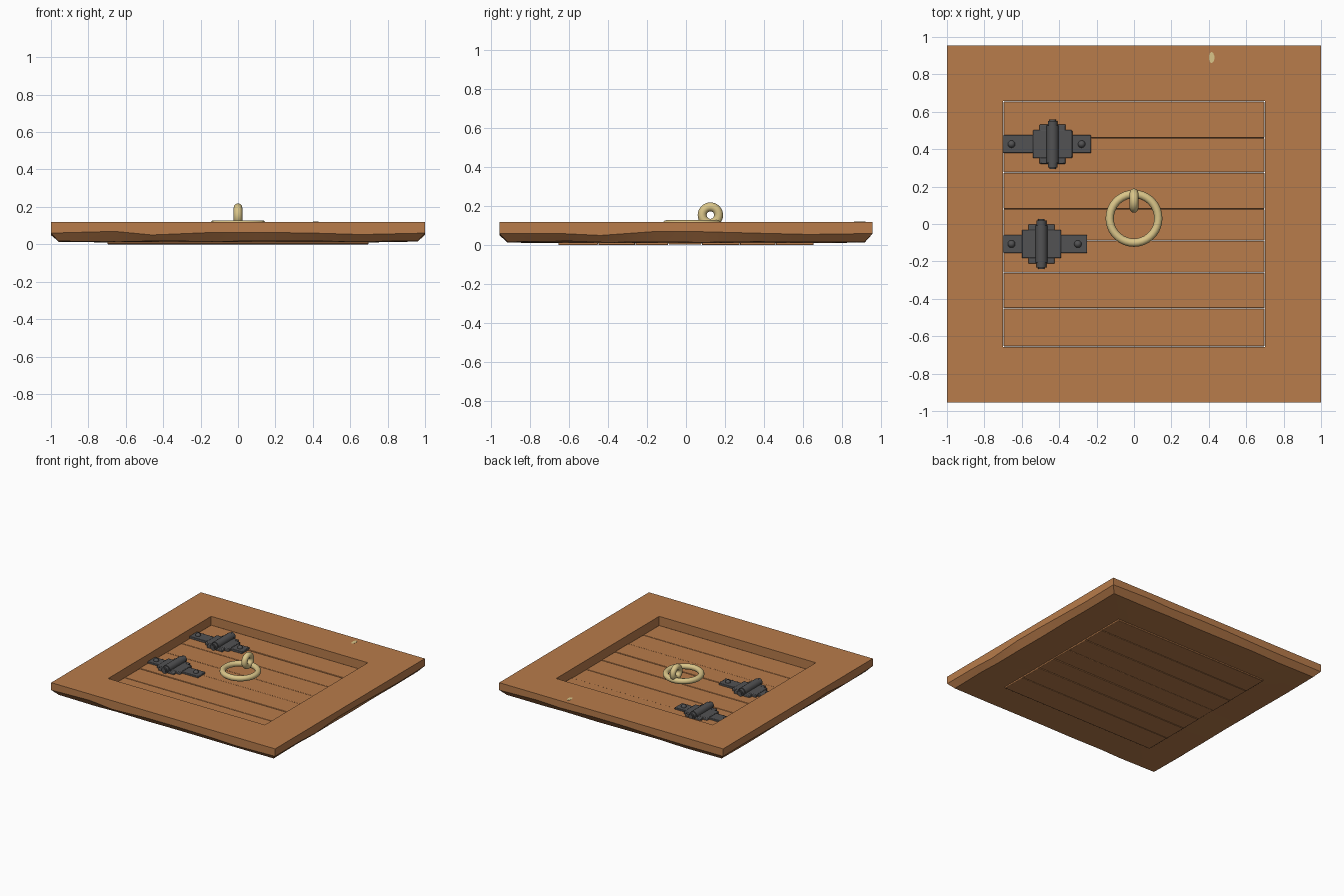
import bpy, bmesh, math, random
from mathutils import Matrix, Vector

random.seed(4)
cube = bpy.data.objects.get("Cube")
if cube:
    bpy.data.objects.remove(cube, do_unlink=True)


def material(name, rgb, roughness=0.7):
    m = bpy.data.materials.new(name)
    m.use_nodes = True
    m.diffuse_color = (*rgb, 1)
    bsdf = m.node_tree.nodes["Principled BSDF"]
    bsdf.inputs["Base Color"].default_value = (*rgb, 1)
    bsdf.inputs["Roughness"].default_value = roughness
    return m


wood = material("warm wood", (0.48, 0.2, 0.07))
iron = material("dark iron", (0.085, 0.085, 0.088))
brass = material("pale brass", (0.7, 0.56, 0.25))
parts = []


def finish(name, bm, mat, bevel=0):
    bmesh.ops.recalc_face_normals(bm, faces=bm.faces)
    mesh = bpy.data.meshes.new(name)
    bm.to_mesh(mesh)
    bm.free()
    mesh.materials.append(mat)
    ob = bpy.data.objects.new(name, mesh)
    bpy.context.collection.objects.link(ob)
    if bevel:
        mod = ob.modifiers.new("soft edges", "BEVEL")
        mod.width = bevel
        mod.segments = 2
    parts.append(ob)
    return ob


def add_box(bm, lo, hi):
    lo, hi = Vector(lo), Vector(hi)
    size = hi - lo
    mat = Matrix.Translation((lo + hi) / 2) @ Matrix.Diagonal((*size, 1))
    bmesh.ops.create_cube(bm, size=1, matrix=mat)


def box(name, lo, hi, mat, bevel=0):
    bm = bmesh.new()
    add_box(bm, lo, hi)
    return finish(name, bm, mat, bevel)


def torus(name, centre, major, minor, mat, rotation=(0, 0, 0)):
    bpy.ops.mesh.primitive_torus_add(location=centre, rotation=rotation, major_radius=major,
                                     minor_radius=minor, major_segments=36, minor_segments=12)
    ob = bpy.context.object
    ob.name = name
    ob.data.materials.append(mat)
    parts.append(ob)


# Frame: a rectangular loop, rough-hewn along the underside edge
HX, HY, IX, IY = 1.0, 0.955, 0.70, 0.657
TOP = 0.12
STEPS = [0, 0.17, 0.27, 0.42, 0.55, 0.7, 0.83]


def loop_points(hx, hy):
    corners = [Vector(c) for c in ((-hx, -hy), (hx, -hy), (hx, hy), (-hx, hy))]
    return [corners[i].lerp(corners[(i + 1) % 4], t) for i in range(4) for t in STEPS]


def ring(bm, hx, hy, z, wobble=0):
    verts = []
    for i, p in enumerate(loop_points(hx, hy)):
        dz = random.uniform(-wobble, wobble) if i % len(STEPS) else 0
        verts.append(bm.verts.new((p.x, p.y, z + dz)))
    return verts


bm = bmesh.new()
rings = [ring(bm, HX, HY, TOP), ring(bm, HX, HY, 0.06, 0.012),
         ring(bm, HX - 0.04, HY - 0.04, 0.017, 0.004),
         ring(bm, IX, IY, 0.01), ring(bm, IX, IY, TOP)]
for k, a in enumerate(rings):
    b = rings[(k + 1) % len(rings)]
    for i in range(len(a)):
        j = (i + 1) % len(a)
        bm.faces.new((a[i], a[j], b[j], b[i]))
finish("frame", bm, wood)

# Small pale chip in the back board
bm = bmesh.new()
bmesh.ops.create_cone(bm, cap_ends=True, segments=10, radius1=0.015, radius2=0.015, depth=0.003,
                      matrix=Matrix.Translation((0.415, 0.89, TOP)) @ Matrix.Diagonal((1, 2, 1, 1)))
finish("frame_chip", bm, brass)

# Hatch planks, recessed within the frame
seams = [-0.655, -0.45, -0.26, -0.09, 0.08, 0.275, 0.46, 0.655]
for n, (y0, y1) in enumerate(zip(seams, seams[1:])):
    box(f"plank_{n + 1}", (-IX + 0.002, y0 + 0.001, random.uniform(0, 0.004)),
        (IX - 0.002, y1 - 0.001, 0.05 + random.uniform(-0.003, 0.003)), wood, 0.004)


# Hinges: strap, stepped leaves, barrel and nails
def hinge(name, x, y, x_end):
    floor = 0.045
    box(name + "_strap", (-0.70, y - 0.048, floor), (x_end, y + 0.048, 0.066), iron, 0.004)
    bm = bmesh.new()
    add_box(bm, (x - 0.105, y - 0.075, floor), (x + 0.105, y + 0.075, 0.072))
    add_box(bm, (x - 0.07, y - 0.105, floor), (x + 0.07, y + 0.105, 0.07))
    finish(name + "_leaves", bm, iron, 0.005)

    bm = bmesh.new()
    turn = Matrix.Rotation(math.pi / 2, 4, "X")
    for radius, length in ((0.026, 0.25), (0.032, 0.2), (0.017, 0.265)):
        bmesh.ops.create_cone(bm, cap_ends=True, segments=16, radius1=radius, radius2=radius,
                              depth=length, matrix=Matrix.Translation((x, y, 0.077)) @ turn)
    finish(name + "_barrel", bm, iron)

    bm = bmesh.new()
    for nail_x in (-0.655, x_end + -0.05):
        bmesh.ops.create_uvsphere(bm, u_segments=12, v_segments=8, radius=0.02,
                                  matrix=Matrix.Translation((nail_x, y, 0.066)))
    finish(name + "_nails", bm, iron)


hinge("back_hinge", -0.435, 0.427, -0.23)
hinge("front_hinge", -0.495, -0.107, -0.25)

# Pull ring and the eye that holds it
torus("pull_ring", (0, 0.03, 0.106), 0.13, 0.022, brass)
torus("ring_eye", (0, 0.125, 0.154), 0.042, 0.023, brass, (0, math.pi / 2, 0))

# Smooth shading with crisp edges
bpy.ops.object.select_all(action="DESELECT")
for ob in parts:
    ob.select_set(True)
bpy.context.view_layer.objects.active = parts[0]
bpy.ops.object.shade_smooth_by_angle(angle=math.radians(35))
